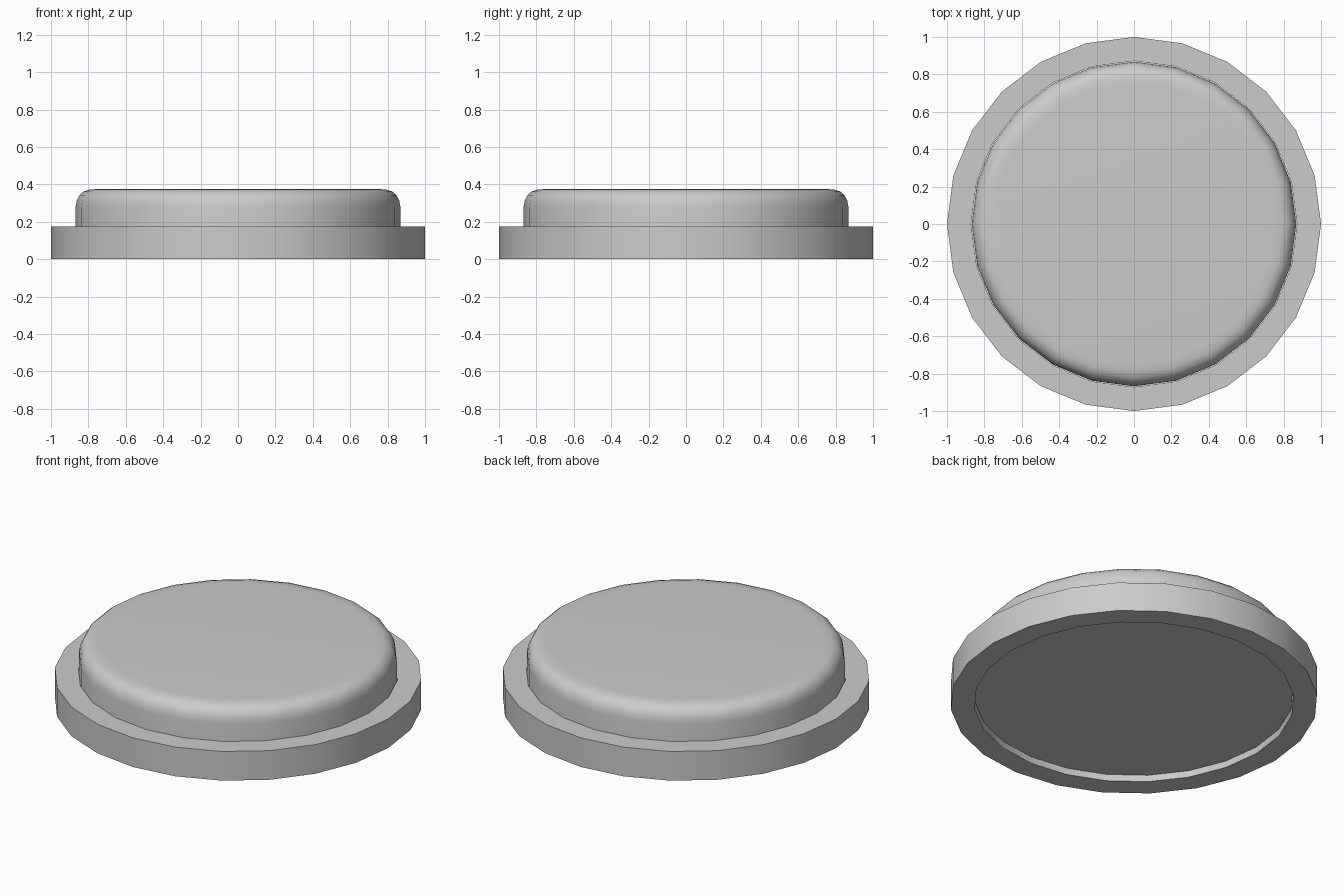
import bpy, bmesh
from math import cos, sin, pi, radians

if "Cube" in bpy.data.objects:
    bpy.data.objects.remove(bpy.data.objects["Cube"])

SIDES = 24


def lathe(name, profile, closed):
    """Spin (radius, z) points around z; cap the ends or close the loop."""
    bm = bmesh.new()
    rings = [[bm.verts.new((r * cos(2 * pi * i / SIDES), r * sin(2 * pi * i / SIDES), z))
              for i in range(SIDES)] for r, z in profile]
    pairs = list(zip(rings, rings[1:]))
    if closed:
        pairs.append((rings[-1], rings[0]))
    else:
        bm.faces.new(rings[0])
        bm.faces.new(rings[-1])
    for a, b in pairs:
        for i in range(SIDES):
            j = (i + 1) % SIDES
            bm.faces.new((a[i], a[j], b[j], b[i]))
    bmesh.ops.recalc_face_normals(bm, faces=bm.faces)
    mesh = bpy.data.meshes.new(name)
    bm.to_mesh(mesh)
    bm.free()
    obj = bpy.data.objects.new(name, mesh)
    bpy.context.collection.objects.link(obj)
    bpy.ops.object.select_all(action='DESELECT')
    obj.select_set(True)
    bpy.context.view_layer.objects.active = obj
    bpy.ops.object.shade_smooth_by_angle(angle=radians(35))
    return obj


# Outer ring with a through hole
lathe("base_ring", [(1, 0), (1, 0.175), (0.871, 0.175), (0.871, 0)], True)

# Round-edged cap, its underside recessed slightly into the ring
lathe("button_cap", [(0.868, 0.038), (0.868, 0.28), (0.862, 0.315), (0.848, 0.342),
                     (0.825, 0.362), (0.795, 0.372), (0.75, 0.375)], False)
